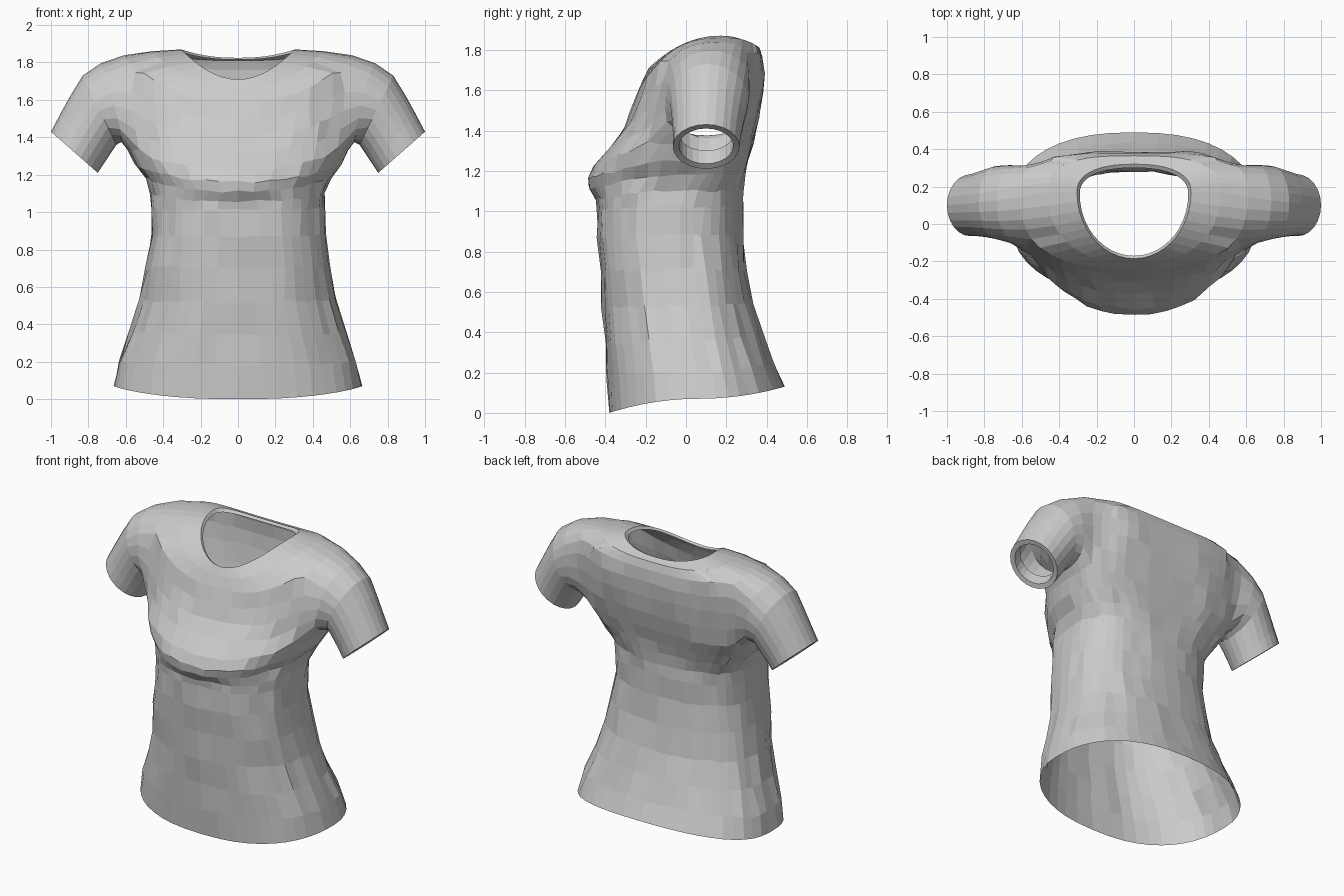
import bpy, bmesh, math, random
from mathutils import Vector

if "Cube" in bpy.data.objects:
    bpy.data.objects.remove(bpy.data.objects["Cube"])

random.seed(4)
N = 44            # columns around the body
H = 4             # armhole half width in columns
ARM, TOP = 10, 14  # rows at the armpit and on top of the shoulder

# body rows: half width, front y, back y, side y, front z, side z, back z
ROWS = [
    (.665, -.38, .49, .06, .00, .07, .13),
    (.635, -.39, .43, .05, .18, .20, .25),
    (.575, -.40, .38, .03, .34, .36, .39),
    (.525, -.415, .33, .0, .52, .53, .54),
    (.49, -.425, .295, -.03, .70, .71, .71),
    (.465, -.435, .28, -.04, .87, .88, .88),
    (.46, -.44, .28, -.03, 1.01, 1.02, 1.02),
    (.465, -.445, .28, .0, 1.06, 1.10, 1.10),
    (.495, -.48, .29, .04, 1.11, 1.18, 1.18),
    (.55, -.485, .31, .06, 1.16, 1.26, 1.25),
    (.60, -.45, .335, .08, 1.23, 1.35, 1.34),
    (.61, -.375, .36, .11, 1.32, 1.46, 1.46),
    (.62, -.31, .38, .12, 1.41, 1.60, 1.58),
    (.63, -.27, .39, .13, 1.50, 1.74, 1.68),
    (.63, -.24, .38, .15, 1.59, 1.85, 1.76),
    (.46, -.21, .365, .17, 1.66, 1.86, 1.81),
    (.305, -.185, .32, .17, 1.71, 1.87, 1.825),
    (.29, -.17, .30, .16, 1.70, 1.85, 1.815),
]
# roundness of the front and back half of each row (1 is an ellipse)
FRONT = [.84] * 4 + [.76] * 4 + [.9] * 4 + [.8] * 3 + [.85, 1, 1]
BACK = [.84] * 4 + [.76] * 4 + [.7] * 2 + [.62] * 5 + [.7, .85, .85]

# sleeve rings: top x, top z, bottom x, bottom z, half depth, centre y
RINGS = [
    (.75, 1.815, .62, 1.40, .215, .12),
    (.83, 1.73, .65, 1.36, .195, .115),
    (.895, 1.625, .69, 1.30, .18, .11),
    (.95, 1.525, .72, 1.255, .17, .105),
    (1.0, 1.43, .75, 1.21, .165, .10),
    (.975, 1.41, .77, 1.235, .135, .10),
    (.93, 1.47, .74, 1.30, .135, .10),
]


def spow(v, e):
    return math.copysign(abs(v) ** e, v)


def wobble(a):
    return random.uniform(-a, a)


def body_point(j, i):
    w, yf, yb, ys, zf, zs, zb = ROWS[j]
    t = 2 * math.pi * i / N
    c, s = math.cos(t), math.sin(t)
    y_end, z_end, e = (yb, zb, BACK[j]) if s > 0 else (yf, zf, FRONT[j])
    y = ys + (y_end - ys) * abs(s) ** e
    z = zs + (z_end - zs) * abs(s) ** (2.1 if j >= TOP else 1.7)
    return Vector((w * spow(c, e), y, z))


def in_armhole(j, i):
    near_side = min(i, N - 1 - i) < H or abs(i + .5 - N / 2) < H
    return ARM <= j < TOP and near_side


bm = bmesh.new()

# body grid with lightly creased cloth and two open armholes
grid = []
for j in range(len(ROWS)):
    a = .008 if 0 < j < TOP else 0
    grid.append([bm.verts.new(body_point(j, i) + Vector((wobble(a), wobble(a), wobble(a))))
                 for i in range(N)])
for j in range(len(ROWS) - 1):
    for i in range(N):
        if not in_armhole(j, i):
            k = (i + 1) % N
            bm.faces.new((grid[j][i], grid[j][k], grid[j + 1][k], grid[j + 1][i]))


# sleeves grown from the armhole edges
def add_sleeve(side):
    def col(k):
        return k % N if side > 0 else (N // 2 - k) % N
    loop = [grid[TOP][col(k)] for k in range(-H, H + 1)]
    loop += [grid[j][col(H)] for j in range(TOP - 1, ARM - 1, -1)]
    loop += [grid[ARM][col(k)] for k in range(H - 1, -H - 1, -1)]
    loop += [grid[j][col(-H)] for j in range(ARM + 1, TOP)]
    seam = loop + [grid[j][col(k)] for j in range(ARM + 1, TOP + 1) for k in (H + 1, H + 2)]
    n = len(loop)
    for step, (tx, tz, bx, bz, r, yc) in enumerate(RINGS):
        ring = []
        for m in range(n):
            b = 2 * math.pi * (m - H) / n
            x = (tx + bx) / 2 + (tx - bx) / 2 * math.cos(b)
            z = (tz + bz) / 2 + (tz - bz) / 2 * math.cos(b)
            ring.append(bm.verts.new((side * x, yc + r * math.sin(b), z)))
        for m in range(n):
            k = (m + 1) % n
            bm.faces.new((loop[m], loop[k], ring[k], ring[m]))
        loop = ring
        if step == 0:
            seam += ring
    return seam


seams = add_sleeve(1) + add_sleeve(-1)

# relax the cloth where the sleeves meet the body
for _ in range(3):
    bmesh.ops.smooth_vert(bm, verts=seams, factor=.5,
                          use_axis_x=True, use_axis_y=True, use_axis_z=True)

bmesh.ops.delete(bm, geom=[v for v in bm.verts if not v.link_faces], context='VERTS')
bmesh.ops.recalc_face_normals(bm, faces=bm.faces[:])
mesh = bpy.data.meshes.new("short_sleeve_shirt")
bm.to_mesh(mesh)
bm.free()
shirt = bpy.data.objects.new("short_sleeve_shirt", mesh)
bpy.context.collection.objects.link(shirt)
